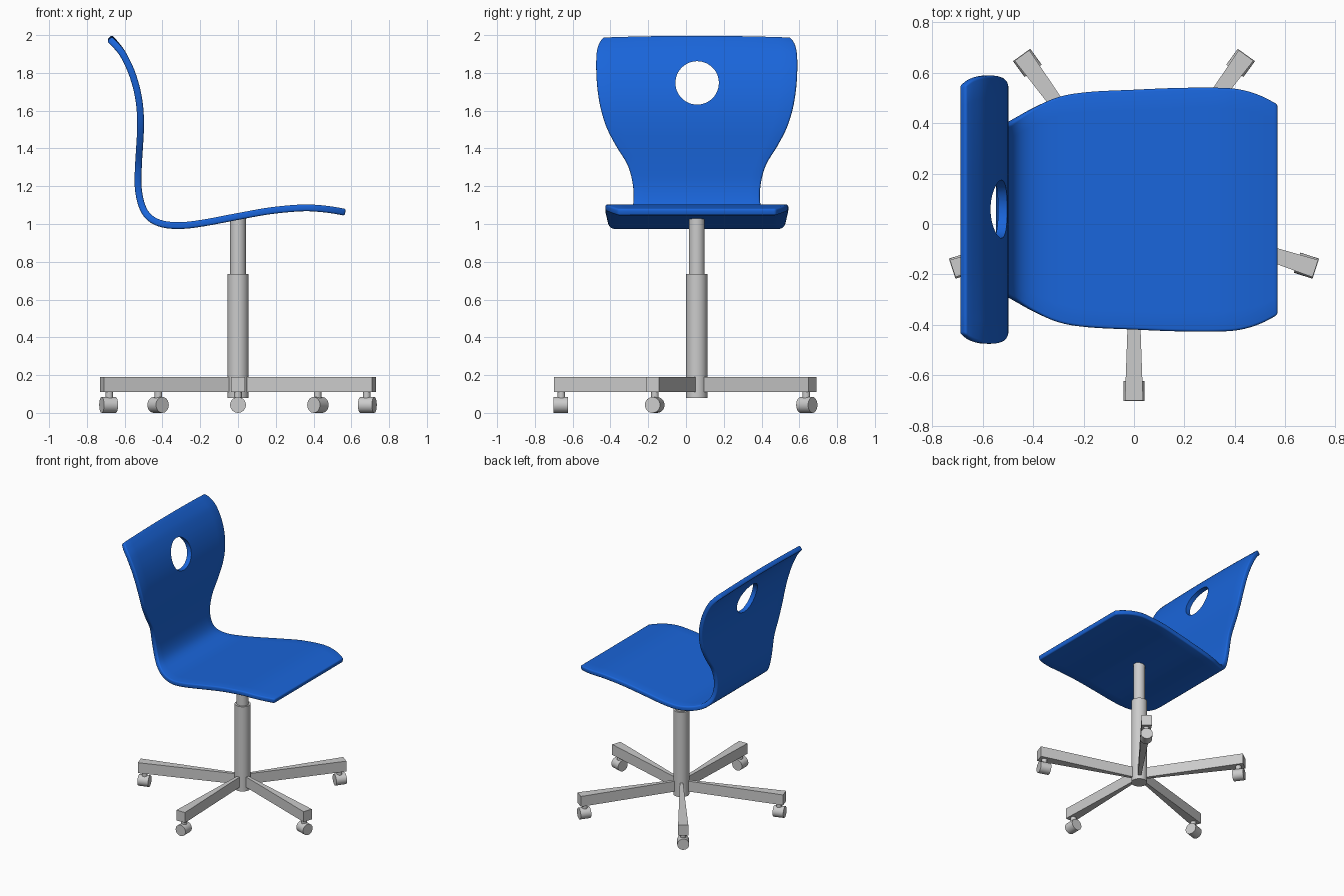
import bpy, bmesh, math
from mathutils import Vector, Matrix

if "Cube" in bpy.data.objects:
    bpy.data.objects.remove(bpy.data.objects["Cube"])

CY = 0.057  # y of the chair's axis


def link(name, bm):
    mesh = bpy.data.meshes.new(name)
    bmesh.ops.recalc_face_normals(bm, faces=bm.faces)
    bm.to_mesh(mesh)
    bm.free()
    obj = bpy.data.objects.new(name, mesh)
    bpy.context.collection.objects.link(obj)
    return obj


def smooth(obj, angle=35):
    bpy.ops.object.select_all(action='DESELECT')
    obj.select_set(True)
    bpy.context.view_layer.objects.active = obj
    if obj.modifiers:
        bpy.ops.object.convert(target='MESH')
    bpy.ops.object.shade_smooth_by_angle(angle=math.radians(angle))


def cylinder(name, radius, depth, matrix, segments=32):
    bm = bmesh.new()
    bmesh.ops.create_cone(bm, cap_ends=True, segments=segments, radius1=radius,
                          radius2=radius, depth=depth, matrix=matrix)
    return link(name, bm)


def catmull(points, steps):
    pts = [Vector(p) for p in points]
    pts = [2 * pts[0] - pts[1]] + pts + [2 * pts[-1] - pts[-2]]
    out = []
    for a, b, c, d in zip(pts, pts[1:], pts[2:], pts[3:]):
        for i in range(steps):
            t = i / steps
            out.append(0.5 * (2 * b + (c - a) * t + (2 * a - 5 * b + 4 * c - d) * t * t
                              + (3 * b - a - 3 * c + d) * t ** 3))
    return out + [pts[-2]]


# Seat shell: side profile as (x, z, half width), front edge to top of back
profile = [
    (0.568, 1.062, 0.418), (0.50, 1.074, 0.453), (0.42, 1.083, 0.477),
    (0.33, 1.085, 0.484), (0.17, 1.070, 0.483), (0.0, 1.040, 0.476),
    (-0.18, 1.006, 0.467), (-0.30, 0.992, 0.447), (-0.40, 1.000, 0.403),
    (-0.47, 1.035, 0.362), (-0.51, 1.10, 0.337), (-0.529, 1.20, 0.337),
    (-0.527, 1.31, 0.365), (-0.521, 1.41, 0.425), (-0.516, 1.51, 0.477),
    (-0.519, 1.61, 0.508), (-0.535, 1.71, 0.525), (-0.566, 1.81, 0.532),
    (-0.610, 1.90, 0.530), (-0.650, 1.955, 0.517), (-0.681, 1.988, 0.494),
]
rows, cols = catmull(profile, 4), 12
bm = bmesh.new()
grid = []
for x, z, w in rows:
    line = []
    for j in range(cols + 1):
        t = 2 * j / cols - 1
        arch = 0.010 * t * t * max(0, (z - 1.9) / 0.09)
        line.append(bm.verts.new((x, CY + w * t, z - arch)))
    grid.append(line)
for r0, r1 in zip(grid, grid[1:]):
    for j in range(cols):
        bm.faces.new((r0[j], r0[j + 1], r1[j + 1], r1[j]))
shell = link("seat_shell", bm)
mod = shell.modifiers.new("thickness", 'SOLIDIFY')
mod.thickness, mod.offset = 0.036, 0
mod = shell.modifiers.new("round_edges", 'BEVEL')
mod.width, mod.segments, mod.limit_method = 0.011, 3, 'ANGLE'
mod.angle_limit = math.radians(50)

# Round hand hole through the back
cutter = cylinder("hole_cutter", 0.115, 0.6,
                  Matrix.Translation((-0.56, CY + 0.002, 1.747)) @ Matrix.Rotation(math.pi / 2, 4, 'Y'), 48)
cutter.hide_render = True
mod = shell.modifiers.new("hand_hole", 'BOOLEAN')
mod.operation, mod.object, mod.solver = 'DIFFERENCE', cutter, 'EXACT'
smooth(shell)
bpy.data.objects.remove(cutter)

blue = bpy.data.materials.new("blue")
blue.diffuse_color = (0.01, 0.13, 0.70, 1)
blue.use_nodes = True
blue.node_tree.nodes["Principled BSDF"].inputs["Base Color"].default_value = blue.diffuse_color
shell.data.materials.clear()
shell.data.materials.append(blue)

# Gas lift column
smooth(cylinder("column_sleeve", 0.056, 0.655, Matrix.Translation((0, CY, 0.4075))))
smooth(cylinder("column_piston", 0.042, 0.33, Matrix.Translation((0, CY, 0.865))))

# Five tapered arms, each with a stem and a wheel rolling about the arm's axis
for i in range(5):
    turn = Matrix.Translation((0, CY, 0)) @ Matrix.Rotation(math.radians(-90 + 72 * i), 4, 'Z')
    bm = bmesh.new()
    bmesh.ops.create_cube(bm, size=1)
    for v in bm.verts:
        tip = v.co.x > 0
        v.co = Vector((0.757 if tip else 0.02,
                       math.copysign(0.036 if tip else 0.010, v.co.y),
                       0.19 if v.co.z > 0 else 0.11))
    bm.transform(turn)
    link(f"base_arm_{i + 1}", bm)
    smooth(cylinder(f"caster_stem_{i + 1}", 0.02, 0.06,
                    turn @ Matrix.Translation((0.717, 0, 0.09)), 16))
    smooth(cylinder(f"caster_wheel_{i + 1}", 0.042, 0.078,
                    turn @ Matrix.Translation((0.72, 0, 0.042)) @ Matrix.Rotation(math.pi / 2, 4, 'Y'), 24))
